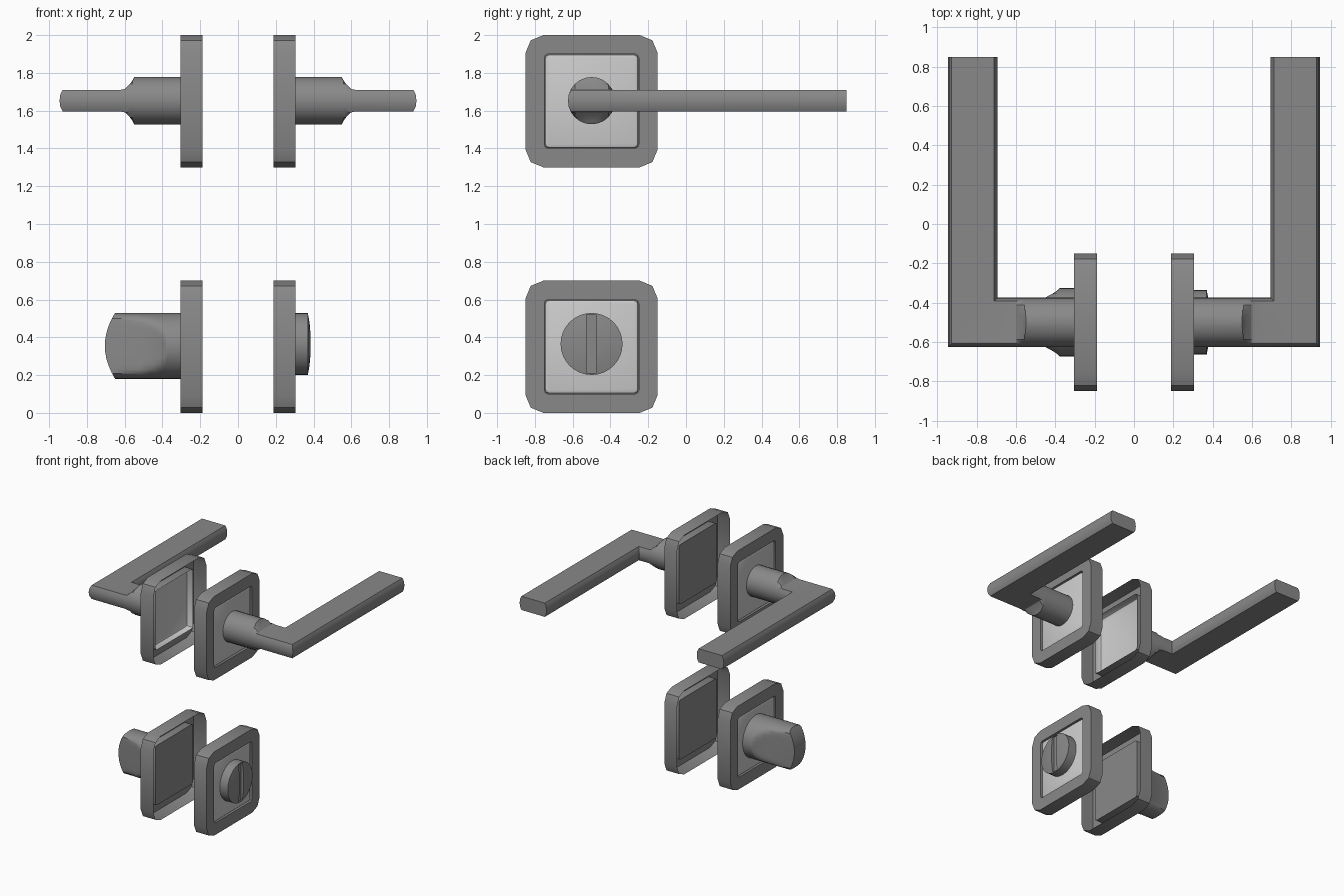
import bpy, bmesh, math

if "Cube" in bpy.data.objects:
    bpy.data.objects.remove(bpy.data.objects["Cube"])

Y0 = -0.5  # common axis of all parts


def material(name, g):
    m = bpy.data.materials.new(name)
    m.diffuse_color = (g, g, g, 1)
    m.use_nodes = True
    m.node_tree.nodes["Principled BSDF"].inputs["Base Color"].default_value = m.diffuse_color
    return m


DARK = material("dark_metal", 0.25)
LIGHT = material("light_metal", 0.52)


def smooth(ob, angle=32):
    bpy.ops.object.select_all(action='DESELECT')
    ob.select_set(True)
    bpy.context.view_layer.objects.active = ob
    bpy.ops.object.shade_smooth_by_angle(angle=math.radians(angle))


def make(name, bm, mat=DARK):
    bmesh.ops.recalc_face_normals(bm, faces=bm.faces)
    me = bpy.data.meshes.new(name)
    bm.to_mesh(me)
    bm.free()
    me.materials.append(mat)
    ob = bpy.data.objects.new(name, me)
    bpy.context.collection.objects.link(ob)
    smooth(ob)
    return ob


def bridge(bm, rings):
    for a, b in zip(rings, rings[1:]):
        n = len(a)
        for i in range(n):
            j = (i + 1) % n
            bm.faces.new((a[i], a[j], b[j], b[i]))


def loft(name, sections):
    """Closed loft; each end is capped by strips between mirrored points."""
    bm = bmesh.new()
    rings = [[bm.verts.new(p) for p in s] for s in sections]
    bridge(bm, rings)
    for r in (rings[0], rings[-1]):
        n = len(r)
        bm.faces.new((r[0], r[1], r[n - 1]))
        for i in range(1, n // 2 - 1):
            bm.faces.new((r[i], r[i + 1], r[n - i - 1], r[n - i]))
        bm.faces.new((r[n // 2 - 1], r[n // 2], r[n // 2 + 1]))
    return make(name, bm)


def flattened_circle(r, limit, n=24):
    """Circle whose second coordinate is clamped to +-limit."""
    pts = []
    for i in range(n):
        a = 2 * math.pi * i / n
        pts.append((r * math.cos(a), max(-limit, min(limit, r * math.sin(a)))))
    return pts


def rounded_square(h, r, segs=2):
    pts = []
    for k, (sy, sz) in enumerate([(1, 1), (-1, 1), (-1, -1), (1, -1)]):
        for i in range(segs + 1):
            a = math.pi / 2 * (k + i / segs)
            pts.append((sy * (h - r) + r * math.cos(a), sz * (h - r) + r * math.sin(a)))
    return pts


def plate(name, s, zc, closed=True):
    """Hollow cover plate, open at the back, with a bevelled insert in its window."""
    def shell(part, mat, rings, cap):
        bm = bmesh.new()
        loops = [[bm.verts.new((s * x, Y0 + y, zc + z)) for y, z in rounded_square(h, r)]
                 for x, h, r in rings]
        bridge(bm, loops)
        if cap:
            bm.faces.new(loops[-1])
        make(name + part, bm, mat)

    shell("_frame", DARK, [(0.188, 0.35, 0.095), (0.305, 0.35, 0.095),
                           (0.305, 0.25, 0.02), (0.24, 0.25, 0.02)], closed)
    shell("_insert", LIGHT, [(0.24, 0.248, 0.02), (0.285, 0.248, 0.02),
                             (0.292, 0.244, 0.018), (0.296, 0.235, 0.015)], True)


def lever(name, s):
    """Round stem flattening into a bar that turns a mitred corner."""
    zc, xc = 1.653, 0.82
    secs = []
    for x, lim in [(0.297, .125), (0.55, .125), (0.552, .1207), (0.558, .1083),
                   (0.572, .0884), (0.598, .0625), (0.62, .0575)]:
        secs.append([(s * x, Y0 + w, zc + z) for w, z in flattened_circle(0.125, lim)])
    bar = flattened_circle(0.125, 0.0575)
    secs.append([(s * (xc - w), Y0 + w, zc + z) for w, z in bar])
    secs.append([(s * (xc - w), 0.85, zc + z) for w, z in bar])
    loft(name, secs)


# cover plates
plate("upper_plate_right", 1, 1.65)
plate("upper_plate_left", -1, 1.65, closed=False)
plate("lower_plate_right", 1, 0.35)
plate("lower_plate_left", -1, 0.35)

# lever handles
lever("lever_right", 1)
lever("lever_left", -1)

# thumb turn: cylinder pinched to a grip, end curved along z
R, ZK = 0.175, 0.355
turn = []
for x, lim in [(0.28, .175), (0.375, .175), (0.38, .1716), (0.39, .1617), (0.415, .1455),
               (0.455, .1237), (0.52, .0972)]:
    turn.append([(-x, Y0 + v, ZK + u) for u, v in flattened_circle(R, lim, 32)])
turn.append([(-0.705 + 0.055 * (u / R) ** 2, Y0 + v, ZK + u)
             for u, v in flattened_circle(R, .074, 32)])
loft("thumb_turn", turn)

# emergency release disc, slightly domed, with a coin slot
ZD = 0.365
disc = loft("release_disc", [
    [(x, Y0 + v, ZD + u) for u, v in flattened_circle(r, r, 32)]
    for x, r in [(0.28, .164), (0.37, .164), (0.379, .115), (0.384, .06), (0.385, .02)]])
bm = bmesh.new()
bmesh.ops.create_cube(bm, size=1)
for v in bm.verts:
    v.co = (0.39 + v.co.x * 0.06, Y0 + v.co.y * 0.052, ZD + v.co.z * 0.31)
cutter = make("slot_cutter", bm)
cutter.hide_render = True
mod = disc.modifiers.new("slot", 'BOOLEAN')
mod.operation = 'DIFFERENCE'
mod.solver = 'EXACT'
mod.object = cutter
bpy.context.view_layer.objects.active = disc
bpy.ops.object.modifier_apply(modifier="slot")
bpy.data.objects.remove(cutter)
smooth(disc)
